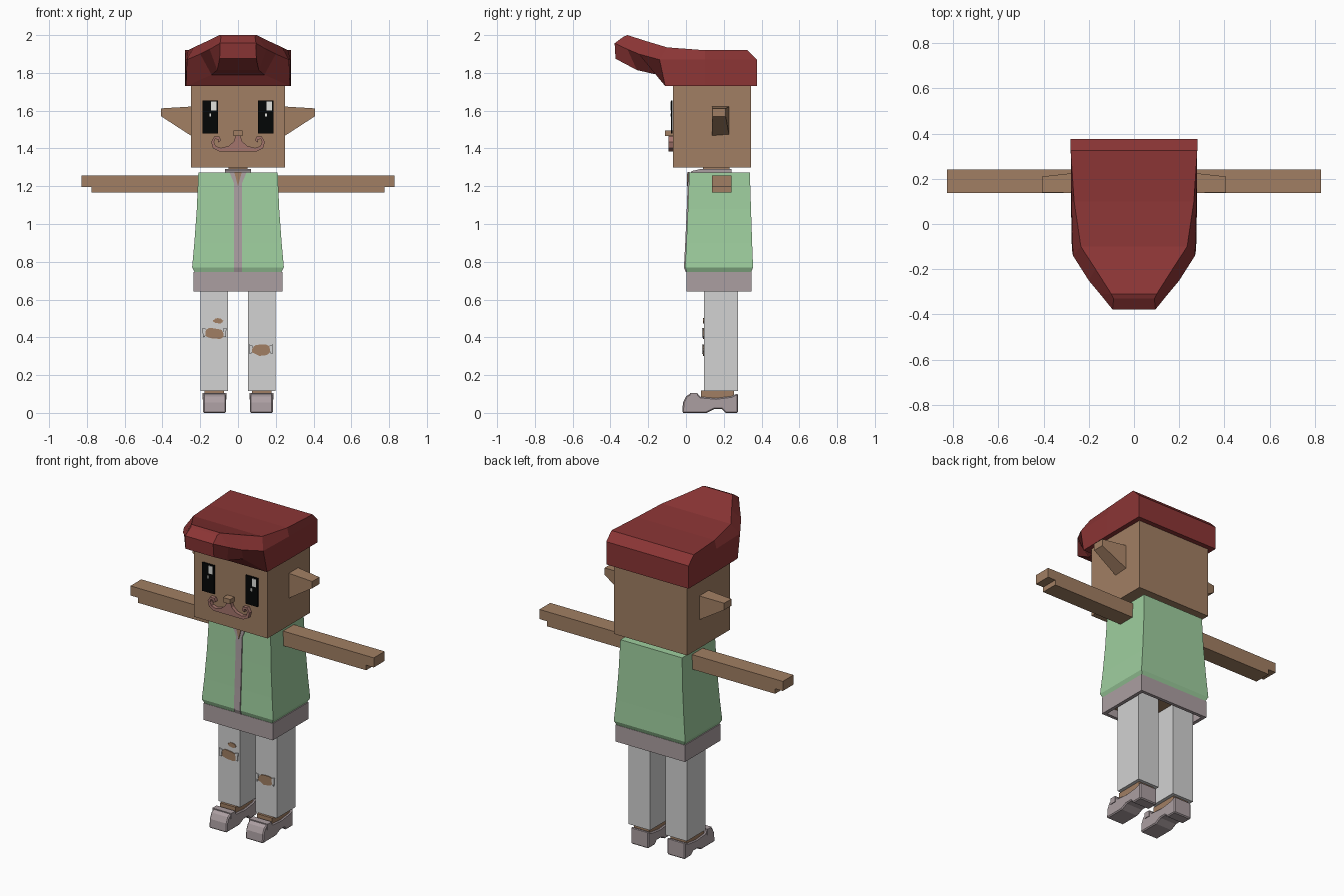
import bpy
import bmesh
import math
import random

random.seed(4)
if bpy.data.objects.get("Cube"):
    bpy.data.objects.remove(bpy.data.objects["Cube"], do_unlink=True)


def colour(name, r, g, b):
    """Flat material from display values, stored as linear."""
    rgba = [(c / 255) ** 2.2 for c in (r, g, b)] + [1]
    mat = bpy.data.materials.new(name)
    mat.use_nodes = True
    mat.diffuse_color = rgba
    shader = next(n for n in mat.node_tree.nodes if n.type == "BSDF_PRINCIPLED")
    shader.inputs["Base Color"].default_value = rgba
    shader.inputs["Roughness"].default_value = 0.9
    return mat


SKIN = colour("skin", 160, 126, 99)
RED = colour("hat red", 138, 56, 56)
GREEN = colour("jacket green", 157, 205, 157)
MAUVE = colour("mauve grey", 170, 157, 160)
PALE = colour("trouser grey", 209, 209, 209)
BLACK = colour("eye black", 12, 14, 14)
WHITE = colour("eye white", 225, 225, 220)
ROSE = colour("moustache rose", 162, 116, 108)


def build(name, verts, faces, mat):
    mesh = bpy.data.meshes.new(name)
    mesh.from_pydata(verts, [], faces)
    bm = bmesh.new()
    bm.from_mesh(mesh)
    bmesh.ops.recalc_face_normals(bm, faces=bm.faces)
    bm.to_mesh(mesh)
    bm.free()
    mesh.materials.append(mat)
    obj = bpy.data.objects.new(name, mesh)
    bpy.context.scene.collection.objects.link(obj)
    return obj


def loft(name, rings, mat, caps=None):
    """Skin equal rings of points; caps list the faces of each end ring."""
    n = len(rings[0])
    verts = [p for ring in rings for p in ring]
    faces = [(k * n + i, k * n + (i + 1) % n, (k + 1) * n + (i + 1) % n, (k + 1) * n + i)
             for k in range(len(rings) - 1) for i in range(n)]
    last = len(verts) - n
    for cap in caps or [range(n)]:
        faces += [list(cap), [last + i for i in cap]]
    return build(name, verts, faces, mat)


def rect(z, x0, x1, y0, y1):
    return [(x0, y0, z), (x1, y0, z), (x1, y1, z), (x0, y1, z)]


def box(name, x0, x1, y0, y1, z0, z1, mat):
    return loft(name, [rect(z0, x0, x1, y0, y1), rect(z1, x0, x1, y0, y1)], mat)


def side_prism(name, profile, x0, x1, mat):
    return loft(name, [[(x, y, z) for y, z in profile] for x in (x0, x1)], mat)


def front_prism(name, profile, y0, y1, mat):
    return loft(name, [[(x, y, z) for x, z in profile] for y in (y0, y1)], mat)


# Head and nose
box("head", -.25, .25, -.07, .345, 1.3, 1.84, SKIN)
box("nose", -.024, .024, -.112, -.07, 1.466, 1.495, SKIN)

# Hat: lower, middle and upper edge points (y, z, half width) from back to peak
hat = [
    ((.375, 1.73, .28), (.375, 1.87, .28), (.325, 1.92, .28)),
    ((.1, 1.73, .279), (.1, 1.87, .277), (.1, 1.92, .265)),
    ((-.11, 1.73, .275), (-.14, 1.87, .27), (-.1, 1.935, .235)),
    ((-.15, 1.79, .14), (-.25, 1.9, .2), (-.2, 1.965, .17)),
    ((-.26, 1.815, .11), (-.31, 1.925, .15), (-.31, 2, .1)),
    ((-.373, 1.875, .097), (-.378, 1.957, .095), (-.33, 1.992, .09)),
]
rings = []
for low, mid, top in hat:
    ends = [(-1, low), (1, low), (1, mid), (1, top), (-1, top), (-1, mid)]
    rings.append([(s * w, y, z) for s, (y, z, w) in ends])
loft("hat", rings, RED, caps=[(0, 1, 2, 5), (5, 2, 3, 4)])

# Eyes with highlights on the same side
for side, x in (("right", -.148), ("left", .147)):
    box(side + "_eye", x - .041, x + .041, -.08, -.071, 1.48, 1.655, BLACK)
    box(side + "_eye_glint", x + .005, x + .033, -.083, -.079, 1.6, 1.648, WHITE)
    box(side + "_eye_spark", x - .003, x + .006, -.083, -.079, 1.568, 1.586, WHITE)

# Jacket with a flared skirt and turned-in hem
jacket = [
    (.745, .23, .004, .345), (.77, .243, -.005, .355), (.9, .231, .002, .35),
    (1.08, .218, .01, .344), (1.272, .21, .017, .338),
]
loft("jacket", [rect(z, -w, w, a, b) for z, w, a, b in jacket], GREEN)

# Shirt strip down the jacket opening, spreading at the neck
strip = [(z, .021, a) for z, w, a, b in jacket[:-1]]
strip += [(1.215, .021, .015), (1.274, .045, .017)]
loft("shirt_strip", [rect(z, -w, w, a - .006, a + .002) for z, w, a in strip], MAUVE)
loft("neck_opening", [[(x, y + d, z) for x, y, z in ((-.02, .009, 1.276), (.02, .009, 1.276), (0, .006, 1.2))]
                      for d in (-.002, .003)], SKIN)
collar = [(.02, 1.26), (.03, 1.28), (.08, 1.292), (.24, 1.292), (.24, 1.26)]
side_prism("collar", collar, -.07, .07, MAUVE)
box("neck", -.05, .05, .09, .23, 1.25, 1.31, SKIN)

# Waistband, open underneath
outer = [rect(z, -.236, .236, .002, .347) for z in (.745, .642)]
inner = [rect(z, -.215, .215, .022, .327) for z in (.642, .71)]
loft("waistband", outer + inner, MAUVE)
box("hips", -.214, .214, .023, .326, .69, .72, SKIN)


def tear(name, x, z, w, h):
    """Ragged patch of skin on the front of a trouser leg."""
    pts = []
    for i in range(18):
        a = math.tau * i / 18
        r = random.uniform(.82, 1.08)
        pts.append((x + w * r * math.cos(a), z + h * r * math.sin(a)))
    front_prism(name, pts, .09, .097, SKIN)


tear("right_knee_tear", -.125, .42, .056, .031)
tear("right_small_tear", -.105, .487, .028, .014)
tear("left_knee_tear", .122, .332, .055, .032)

# Cloth flaps beside the large tears
for name, x, z in (("right", -.125, .42), ("left", .122, .332)):
    for s in (-1, 1):
        flap = [(x + s * .044, z + .025), (x + s * .064, z + .03),
                (x + s * .06, z - .02), (x + s * .05, z - .018)]
        front_prism(f"{name}_tear_flap_{'outer' if s * x > 0 else 'inner'}", flap, .086, .092, PALE)

# Mirrored parts
shoe = [(-.02, 0), (-.016, .055), (0, .088), (.025, .103), (.06, .103), (.078, .085),
        (.16, .078), (.24, .088), (.275, .104), (.275, 0), (.21, 0), (.19, .02), (.15, .02), (.11, 0)]
whisker = [(0, 1.385), (.1, 1.385), (.133, 1.402), (.142, 1.435), (.125, 1.464), (.098, 1.462),
           (.09, 1.442), (.105, 1.432), (.104, 1.447), (.12, 1.45), (.127, 1.433), (.117, 1.412),
           (.09, 1.403), (.05, 1.413), (.022, 1.437), (.012, 1.468), (0, 1.468)]

for side, s in (("left", 1), ("right", -1)):
    # Ear tapering to a blunt tip
    loft(side + "_ear", [
        [(s * .245, y, z) for y, z in ((.137, 1.465), (.228, 1.472), (.228, 1.622), (.137, 1.622))],
        [(s * .407, y, z) for y, z in ((.14, 1.57), (.21, 1.57), (.21, 1.612), (.14, 1.612))],
    ], SKIN)

    # Arm with a shorter lower layer
    box(side + "_arm", s * .19, s * .828, .137, .242, 1.197, 1.256, SKIN)
    box(side + "_arm_underside", s * .19, s * .776, .137, .242, 1.166, 1.198, SKIN)

    # Leg, ankle and shoe
    box(side + "_trouser_leg", s * .052, s * .198, .095, .275, .117, .71, PALE)
    box(side + "_ankle", s * .073, s * .177, .08, .255, .06, .118, SKIN)
    foot = side_prism(side + "_shoe", shoe, s * .064, s * .184, MAUVE)
    bevel = foot.modifiers.new("soft edges", "BEVEL")
    bevel.width = .006
    bevel.segments = 1
    bevel.limit_method = "ANGLE"
    bevel.angle_limit = math.radians(50)
    box(side + "_shoe_strap", s * .06, s * .188, .02, .06, .07, .106, MAUVE)

    # Curled half of the moustache
    front_prism(side + "_moustache", [(s * x, z) for x, z in whisker], -.092, -.069, ROSE)
